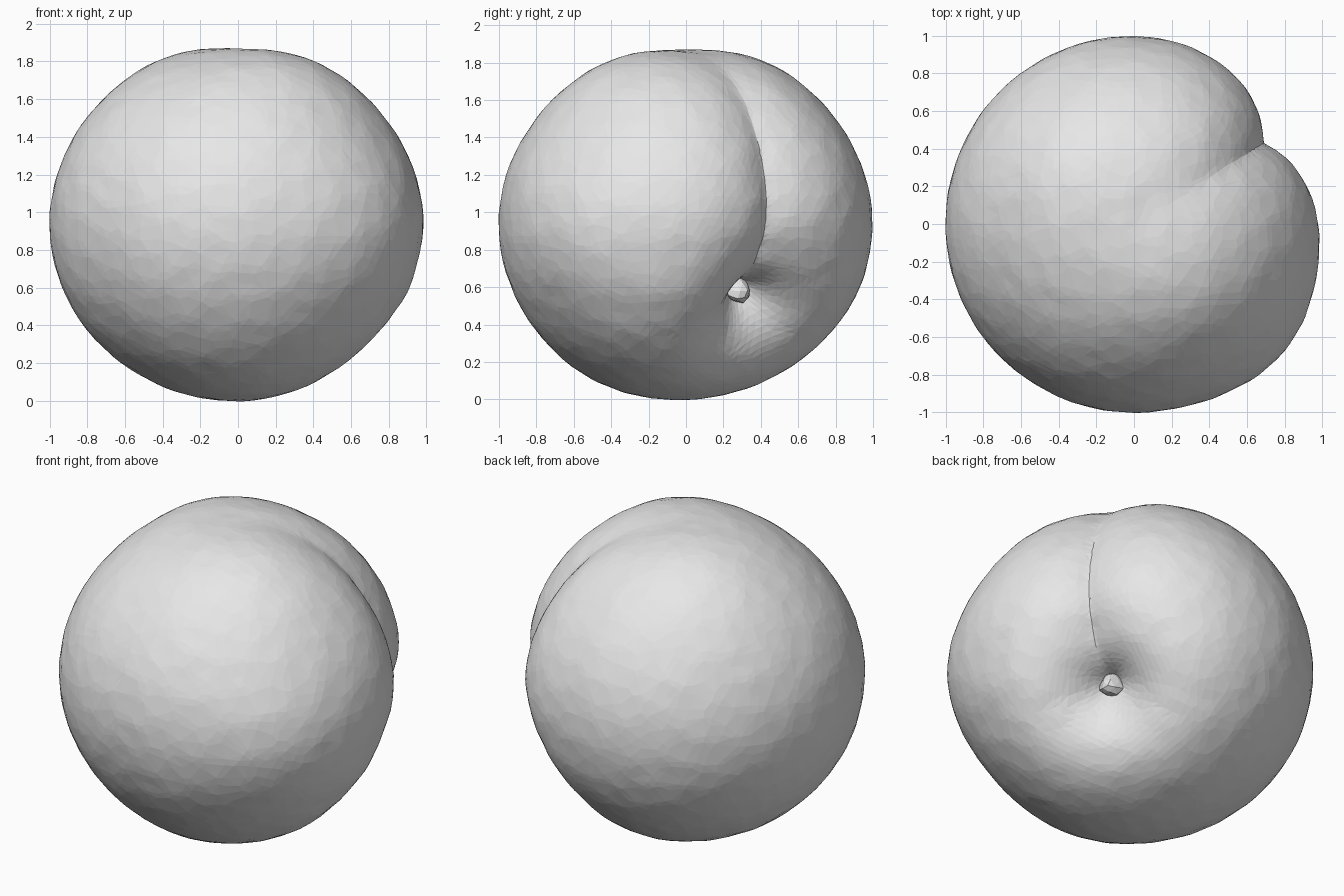
import bpy
import bmesh
import math
from mathutils import Vector, noise

cube = bpy.data.objects.get("Cube")
if cube:
    bpy.data.objects.remove(cube, do_unlink=True)

skin = bpy.data.materials.new("light grey")
skin.use_nodes = True
skin.diffuse_color = (0.8, 0.8, 0.8, 1)
skin.node_tree.nodes["Principled BSDF"].inputs["Base Color"].default_value = (0.8, 0.8, 0.8, 1)

# Fruit frame: stem axis, crease plane normal, and the way the crease climbs
CENTRE = Vector((0, 0, 0.935))
RADII = Vector((1.0, 1.0, 0.935))
axis = Vector((0.655, 0.455, -0.59)).normalized()
side = Vector((-0.53, 0.85, 0)).normalized()
climb = side.cross(axis).normalized()
if climb.z < 0:
    climb.negate()

# Fuller areas of the lobes: direction and height
SWELLS = [
    (Vector((-0.35, 0.35, 0.87)), 0.045),
    (Vector((0.35, -0.35, 0.87)), 0.045),
    (Vector((0.35, 0.35, 0.87)), 0.03),
    (Vector((0.75, -0.65, 0)), 0.045),
    (Vector((0, -0.45, -0.87)), 0.018),
]


def smooth(a, b, t):
    t = min(max((t - a) / (b - a), 0), 1)
    return t * t * (3 - 2 * t)


def crease_depth(d):
    """Groove between the two lobes, sharp low down, softening over the top."""
    along = math.atan2(d.dot(climb), d.dot(axis))
    if not 0 < along < 2.8:
        return 0
    fade = smooth(0, 0.5, along) * math.cos(max(along - 0.6, 0) * math.pi / 4.4) ** 2
    off = d.dot(side)
    soft = 0.01 + 0.09 * smooth(1.2, 2.4, along)
    return 0.175 * fade * (1 - off * off) * math.exp((soft - math.hypot(off, soft)) / 0.3)


def hollow_depth(d):
    """Funnel that the stem sits in."""
    return 0.46 * math.exp(-(d.angle(axis) / 0.31) ** 1.5)


def swell(d):
    return sum(h * math.exp(-(d.angle(c) / 0.42) ** 2) for c, h in SWELLS)


def make_object(name, bm):
    mesh = bpy.data.meshes.new(name)
    bm.to_mesh(mesh)
    bm.free()
    mesh.materials.append(skin)
    obj = bpy.data.objects.new(name, mesh)
    bpy.context.collection.objects.link(obj)
    return obj


# Fruit body: fine ball split along the crease, pressed in, then thinned to facets
bm = bmesh.new()
bmesh.ops.create_icosphere(bm, subdivisions=6, radius=1)
bmesh.ops.bisect_plane(bm, geom=bm.verts[:] + bm.edges[:] + bm.faces[:],
                       plane_co=(0, 0, 0), plane_no=side, dist=0.004)
bmesh.ops.triangulate(bm, faces=bm.faces[:])
for v in bm.verts:
    d = v.co.normalized()
    r = 1 + swell(d) - crease_depth(d) - hollow_depth(d) + 0.004 * noise.noise(d * 9)
    v.co = CENTRE + Vector(c * k for c, k in zip(d, RADII)) * r
body = make_object("fruit_body", bm)
thin = body.modifiers.new("facets", "DECIMATE")
thin.ratio = 0.3

# Stem stub at the bottom of the hollow
bm = bmesh.new()
bmesh.ops.create_icosphere(bm, subdivisions=2, radius=0.07)
for v in bm.verts:
    v.co += axis * v.co.dot(axis) * 0.5 + noise.noise_vector(v.co * 20) * 0.015
    v.co += CENTRE + axis * 0.57
make_object("stem_stub", bm)
